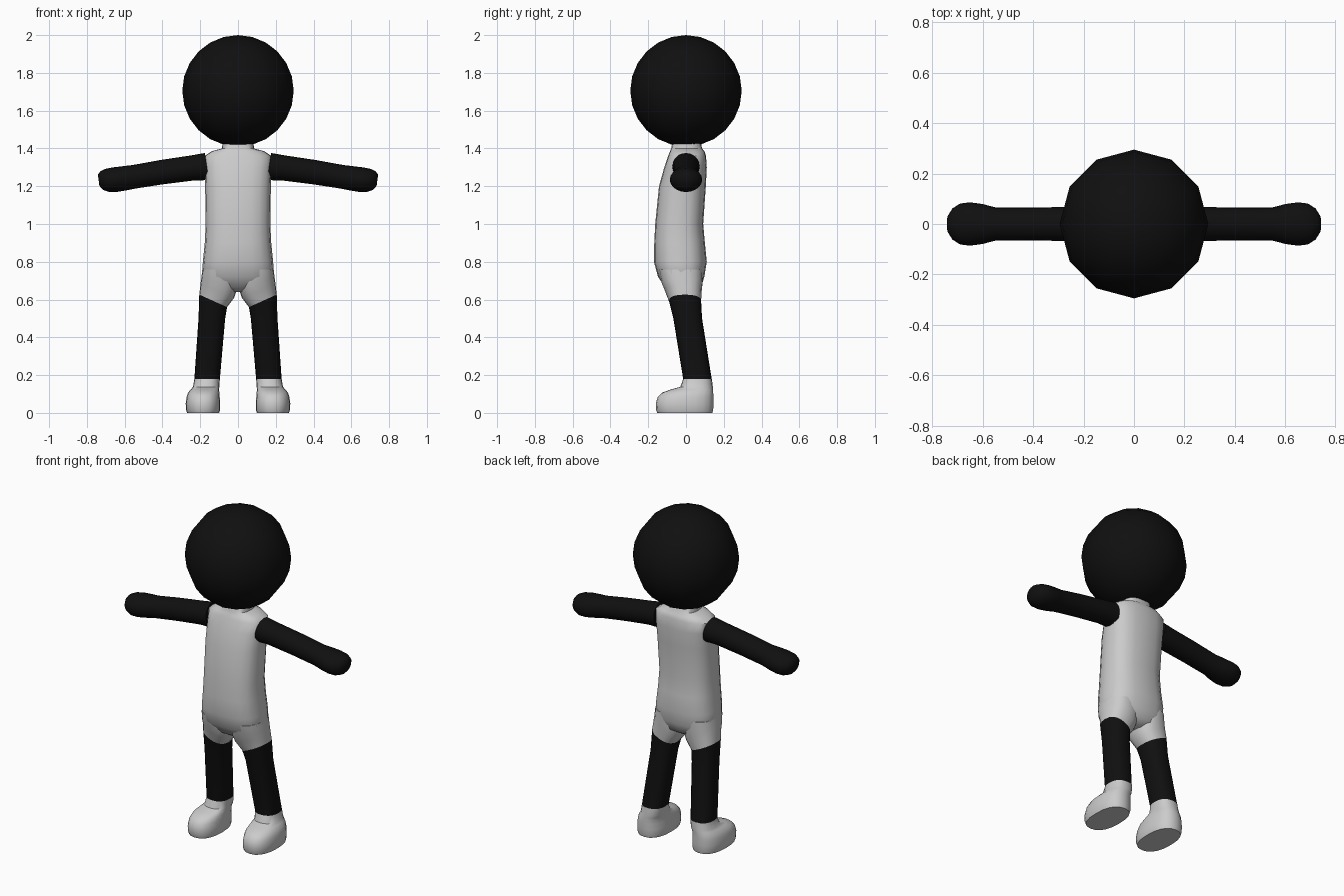
import bpy, bmesh, math
from mathutils import Vector

if "Cube" in bpy.data.objects:
    bpy.data.objects.remove(bpy.data.objects["Cube"])


def material(name, v):
    m = bpy.data.materials.new(name)
    m.diffuse_color = (v, v, v, 1)
    m.use_nodes = True
    m.node_tree.nodes["Principled BSDF"].inputs["Base Color"].default_value = m.diffuse_color
    return m


BLACK = material("black", 0.005)
GREY = material("light grey", 0.6)
SIDES = 20


def superellipse(power):
    """Unit outline, squarer as power grows."""
    pts = []
    for i in range(SIDES):
        a = 2 * math.pi * i / SIDES
        c, s = math.cos(a), math.sin(a)
        pts.append((math.copysign(abs(c) ** (2 / power), c),
                    math.copysign(abs(s) ** (2 / power), s)))
    return pts


def flat_ring(z, x0, x1, y0, y1, slope=0.0, power=2.4):
    """Ring across z, optionally tilted along x."""
    cx, cy, rx, ry = (x0 + x1) / 2, (y0 + y1) / 2, (x1 - x0) / 2, (y1 - y0) / 2
    return [Vector((cx + rx * u, cy + ry * v, z + slope * rx * u))
            for u, v in superellipse(power)]


def arm_ring(x, z, ry, rz):
    """Ring across x, leaning with the arm."""
    return [Vector((x + 0.14 * rz * v, ry * u, z + rz * v))
            for u, v in superellipse(2.0)]


def finish(bm, name, mat, mirror=False, angle=50):
    bmesh.ops.recalc_face_normals(bm, faces=bm.faces)
    mesh = bpy.data.meshes.new(name)
    bm.to_mesh(mesh)
    bm.free()
    mesh.materials.append(mat)
    ob = bpy.data.objects.new(name, mesh)
    bpy.context.collection.objects.link(ob)
    bpy.ops.object.select_all(action='DESELECT')
    ob.select_set(True)
    bpy.context.view_layer.objects.active = ob
    bpy.ops.object.shade_smooth_by_angle(angle=math.radians(angle))
    if mirror:
        ob.modifiers.new("mirror", 'MIRROR').use_mirror_merge = False
    return ob


def loft(name, rings, mat, mirror=False):
    bm = bmesh.new()
    loops = [[bm.verts.new(p) for p in r] for r in rings]
    for a, b in zip(loops, loops[1:]):
        for i in range(SIDES):
            j = (i + 1) % SIDES
            bm.faces.new((a[i], a[j], b[j], b[i]))
    bm.faces.new(loops[0][::-1])
    bm.faces.new(loops[-1])
    return finish(bm, name, mat, mirror)


# head: low-poly ball
bm = bmesh.new()
bmesh.ops.create_uvsphere(bm, u_segments=12, v_segments=12, radius=0.295)
bmesh.ops.translate(bm, vec=(0, 0, 1.705), verts=bm.verts)
finish(bm, "head", BLACK)

# torso with neck: z, half width, back and front depth
torso = [(0.64, 0.05, -0.07, 0.04), (0.665, 0.15, -0.11, 0.08),
         (0.72, 0.192, -0.148, 0.097), (0.80, 0.186, -0.17, 0.11),
         (0.90, 0.176, -0.168, 0.10), (1.00, 0.171, -0.163, 0.091),
         (1.20, 0.174, -0.143, 0.105), (1.30, 0.178, -0.115, 0.11),
         (1.36, 0.178, -0.095, 0.106), (1.385, 0.14, -0.085, 0.098),
         (1.40, 0.085, -0.078, 0.085), (1.45, 0.08, -0.07, 0.075)]
loft("torso", [flat_ring(z, -w, w, a, b, power=2.6) for z, w, a, b in torso], GREY)

# hips: upper legs of the suit, ending in a slanted hem
loft("hips", [flat_ring(0.76, 0.0, 0.188, -0.145, 0.09),
              flat_ring(0.69, 0.0, 0.195, -0.13, 0.088, 0.2),
              flat_ring(0.645, 0.02, 0.199, -0.11, 0.083, 0.4),
              flat_ring(0.593, 0.058, 0.205, -0.09, 0.08, 0.45)], GREY, True)

# bare legs
loft("legs", [flat_ring(0.593, 0.058, 0.205, -0.09, 0.08, 0.45),
              flat_ring(0.50, 0.068, 0.209, -0.067, 0.085),
              flat_ring(0.18, 0.096, 0.231, -0.015, 0.136)], BLACK, True)

# shoes with round toes and flat soles
shoes = [(0.0, 0.1, 0.27, -0.152, 0.14), (0.015, 0.095, 0.275, -0.158, 0.144),
         (0.05, 0.094, 0.277, -0.16, 0.145), (0.085, 0.097, 0.272, -0.15, 0.145),
         (0.108, 0.099, 0.264, -0.125, 0.144), (0.124, 0.1, 0.25, -0.08, 0.143),
         (0.138, 0.099, 0.238, -0.03, 0.142), (0.18, 0.096, 0.231, -0.015, 0.137)]
loft("shoes", [flat_ring(*s) for s in shoes], GREY, True)

# arms with mitten hands
arms = [(0.165, 1.304, 0.072, 0.072), (0.24, 1.297, 0.067, 0.066),
        (0.40, 1.275, 0.066, 0.064), (0.55, 1.250, 0.066, 0.062),
        (0.60, 1.242, 0.079, 0.064), (0.65, 1.235, 0.086, 0.065),
        (0.69, 1.231, 0.081, 0.062), (0.72, 1.230, 0.062, 0.05),
        (0.738, 1.232, 0.033, 0.03)]
loft("arms", [arm_ring(*a) for a in arms], BLACK, True)
